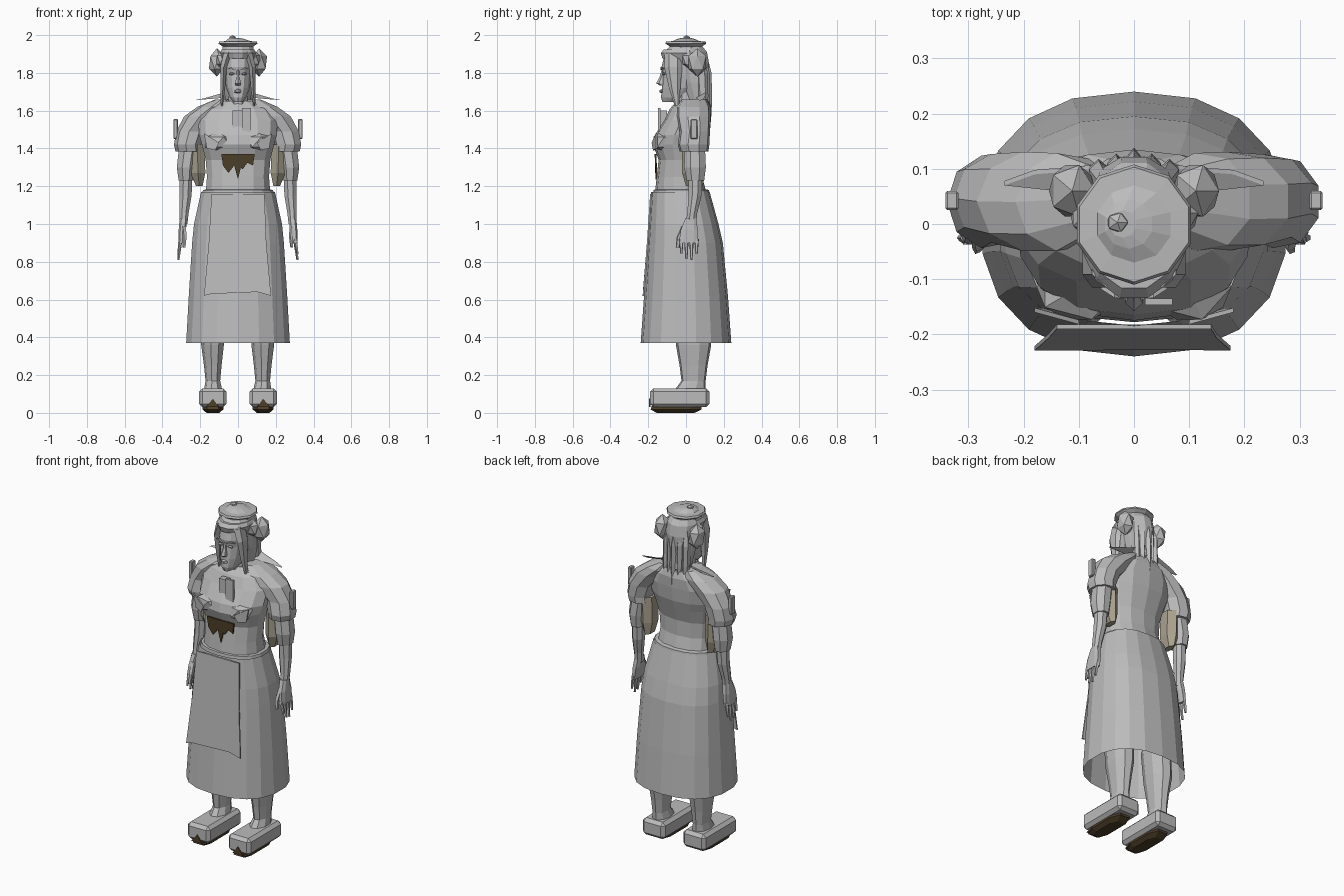
import bpy, bmesh, math
from mathutils import Vector, Matrix


def material(name, rgb):
    m = bpy.data.materials.new(name)
    m.diffuse_color = (*rgb, 1)
    return m


GREY = material("light grey", (0.5, 0.5, 0.5))
BROWN = material("dark brown", (0.075, 0.05, 0.022))
BEIGE = material("dull beige", (0.40, 0.36, 0.27))


def finish(name, bm, mat=GREY, fix=True):
    if fix:
        bmesh.ops.recalc_face_normals(bm, faces=bm.faces)
    me = bpy.data.meshes.new(name)
    bm.to_mesh(me)
    bm.free()
    me.materials.append(mat)
    ob = bpy.data.objects.new(name, me)
    bpy.context.collection.objects.link(ob)
    return ob


def ring(z, cx, cy, rx, ry, n, p, turn=0.5):
    pts = []
    for i in range(n):
        a = 2 * math.pi * (i + turn) / n
        c, s = math.cos(a), math.sin(a)
        pts.append((cx + rx * math.copysign(abs(c) ** (2 / p), c),
                    cy + ry * math.copysign(abs(s) ** (2 / p), s), z))
    return pts


def loft(name, rings, n=10, p=2.0, mat=GREY, caps=True, side=1):
    """Skin of horizontal rings: (z, x centre, y min, y max, half width)."""
    bm = bmesh.new()
    rows = []
    for z, cx, y0, y1, rx in rings:
        pts = ring(z, cx * side, (y0 + y1) / 2, rx, (y1 - y0) / 2, n, p)
        rows.append([bm.verts.new(q) for q in pts])
    for a, b in zip(rows, rows[1:]):
        for i in range(n):
            j = (i + 1) % n
            bm.faces.new((a[i], a[j], b[j], b[i]))
    if caps:
        bm.faces.new(rows[0])
        bm.faces.new(rows[-1])
    return finish(name, bm, mat)


def plate(name, outline, thick=0.008, mat=GREY, side=1):
    """Thin plate from a 3D outline, thickened towards the back."""
    bm = bmesh.new()
    f = bm.faces.new([bm.verts.new((x * side, y, z)) for x, y, z in outline])
    ext = bmesh.ops.extrude_face_region(bm, geom=[f])["geom"]
    bmesh.ops.translate(bm, vec=(0, thick, 0),
                        verts=[v for v in ext if isinstance(v, bmesh.types.BMVert)])
    if not any(len(g.verts) == len(outline) and g.calc_center_median().y
               < outline[0][1] + 0.001 for g in bm.faces):
        pass
    return finish(name, bm, mat)


def box(name, lo, hi, bevel=0.0, mat=GREY):
    bm = bmesh.new()
    lo, hi = Vector(lo), Vector(hi)
    bmesh.ops.create_cube(bm, size=1, matrix=Matrix.Translation((lo + hi) / 2)
                          @ Matrix.Diagonal((*(hi - lo), 1)))
    if bevel:
        bmesh.ops.bevel(bm, geom=bm.edges[:], offset=bevel, segments=1, affect="EDGES")
    return finish(name, bm, mat)


def blob(name, c, r, mat=GREY):
    bm = bmesh.new()
    bmesh.ops.create_icosphere(bm, subdivisions=1, radius=1,
                               matrix=Matrix.Translation(c) @ Matrix.Diagonal((*r, 1)))
    return finish(name, bm, mat)


# Long open skirt with a waistband
loft("skirt", [(0.37, 0, -0.24, 0.24, 0.278), (0.62, 0, -0.222, 0.222, 0.264),
               (0.90, 0, -0.203, 0.195, 0.246), (1.00, 0, -0.196, 0.172, 0.236),
               (1.17, 0, -0.184, 0.125, 0.198)], n=18, p=2.35, caps=False)
loft("waistband", [(1.13, 0, -0.178, 0.130, 0.198), (1.18, 0, -0.172, 0.122, 0.188),
                   (1.185, 0, -0.15, 0.10, 0.16)], n=18, p=2.35)
# Apron panel and its narrow flap
plate("apron", [(-0.14, -0.19, 1.16), (0.14, -0.19, 1.16), (0.15, -0.207, 0.9),
                (0.175, -0.229, 0.62), (0.14, -0.229, 0.63), (0.10, -0.2285, 0.64),
                (-0.14, -0.229, 0.63), (-0.18, -0.229, 0.62), (-0.155, -0.207, 0.9)])

# Torso and blouse
loft("torso", [(1.16, 0, -0.165, 0.11, 0.175), (1.25, 0, -0.155, 0.085, 0.168),
               (1.34, 0, -0.145, 0.085, 0.175), (1.42, 0, -0.175, 0.11, 0.195),
               (1.47, 0, -0.165, 0.125, 0.21), (1.55, 0, -0.115, 0.132, 0.215),
               (1.61, 0, -0.085, 0.135, 0.175), (1.65, 0, -0.05, 0.125, 0.10)],
     n=14, p=2.3)
loft("neck", [(1.58, 0, -0.07, 0.07, 0.06), (1.72, 0, -0.06, 0.07, 0.05)], n=8)

# Ragged opening below the bust, chest tab
plate("bodice_opening", [(-0.088, -0.166, 1.37), (0.088, -0.166, 1.37), (0.08, -0.164, 1.31),
                         (0.05, -0.164, 1.325), (0.025, -0.162, 1.29), (0.015, -0.162, 1.30),
                         (0.0, -0.162, 1.235), (-0.02, -0.162, 1.31), (-0.05, -0.164, 1.27),
                         (-0.08, -0.164, 1.31)], 0.009, BROWN)
box("chest_tab", (0.02, -0.147, 1.46), (0.07, -0.135, 1.615))
box("chest_clasp", (-0.03, -0.135, 1.51), (0.02, -0.10, 1.60))

for s, tag in ((-1, "left"), (1, "right")):
    # Bust folds and bow tails
    blob("bust_" + tag, (s * 0.10, -0.115, 1.435), (0.085, 0.068, 0.06))
    plate("bow_" + tag, [(0.10, -0.182, 1.43), (0.18, -0.16, 1.48), (0.165, -0.16, 1.40),
                         (0.12, -0.175, 1.39)], side=s)
    # Puffed shoulder, lower sleeve and its lining
    loft("puff_sleeve_" + tag,
         [(1.385, 0.258, -0.035, 0.12, 0.073), (1.42, 0.264, -0.045, 0.125, 0.075),
          (1.49, 0.245, -0.035, 0.128, 0.082), (1.57, 0.185, -0.05, 0.132, 0.10),
          (1.62, 0.125, -0.05, 0.13, 0.09), (1.66, 0.08, -0.02, 0.11, 0.04)], n=9, side=s)
    loft("lower_sleeve_" + tag,
         [(1.23, 0.275, 0.0, 0.10, 0.042), (1.30, 0.275, -0.015, 0.11, 0.053),
          (1.40, 0.262, -0.01, 0.105, 0.055)], n=8, side=s)
    loft("sleeve_lining_" + tag,
         [(1.20, 0.205, 0.0, 0.09, 0.02), (1.27, 0.212, -0.02, 0.10, 0.045),
          (1.42, 0.215, -0.02, 0.10, 0.045)], n=6, mat=BEIGE, side=s)
    box("sleeve_buckle_" + tag, (s * 0.33 - 0.012, 0.025, 1.45),
        (s * 0.33 + 0.012, 0.06, 1.555), 0.004)
    plate("shoulder_frill_" + tag, [(0.05, 0.05, 1.67), (0.235, 0.07, 1.655),
                                    (0.18, 0.09, 1.665), (0.06, 0.10, 1.70)], side=s)
    # Forearm, palm, fingers
    loft("forearm_" + tag,
         [(1.00, 0.288, -0.005, 0.055, 0.022), (1.06, 0.286, 0.005, 0.062, 0.027),
          (1.15, 0.278, 0.01, 0.085, 0.035), (1.25, 0.275, 0.01, 0.09, 0.036)], n=8, side=s)
    loft("palm_" + tag, [(0.90, 0.302, -0.04, 0.068, 0.015), (0.97, 0.295, -0.03, 0.065, 0.02),
                         (1.03, 0.288, -0.005, 0.055, 0.022)], n=8, p=3, side=s)
    for k, tip in enumerate((0.845, 0.815, 0.81, 0.84)):
        y = -0.025 + 0.027 * k
        loft(f"finger_{k + 1}_{tag}", [(tip, 0.315, y - 0.006, y + 0.006, 0.006),
                                       (0.92, 0.303, y - 0.013, y + 0.013, 0.012)], n=5, side=s)
    loft("thumb_" + tag, [(0.875, 0.285, -0.055, -0.035, 0.008),
                          (0.93, 0.282, -0.05, -0.02, 0.012),
                          (0.99, 0.287, -0.025, 0.02, 0.014)], n=5, side=s)
    # Leg, block shoe and dark worn sole
    loft("leg_" + tag, [(0.11, 0.13, -0.07, 0.105, 0.052), (0.17, 0.132, -0.025, 0.105, 0.04),
                        (0.25, 0.132, -0.035, 0.115, 0.048), (0.36, 0.133, -0.055, 0.135, 0.062),
                        (0.55, 0.13, -0.07, 0.13, 0.07)], n=9, side=s)
    box("shoe_" + tag, (s * 0.133 - 0.073, -0.19, 0.03), (s * 0.133 + 0.073, 0.125, 0.13), 0.018)
    loft("sole_" + tag, [(0.0, 0.133, -0.16, 0.05, 0.035), (0.018, 0.133, -0.195, 0.09, 0.058),
                         (0.045, 0.133, -0.185, 0.09, 0.058)], n=8, p=3, mat=BROWN, side=s)
    plate("toe_scuff_" + tag, [(0.10, -0.195, 0.03), (0.133, -0.195, 0.075),
                               (0.17, -0.195, 0.03)], mat=BROWN, side=s)
    # Hair buns and the locks framing the face
    blob("bun_" + tag, (s * 0.112, 0.06, 1.855), (0.047, 0.055, 0.075))
    blob("bun_knot_" + tag, (s * 0.085, 0.02, 1.87), (0.035, 0.045, 0.05))
    loft("front_lock_" + tag, [(1.625, 0.086, -0.06, -0.035, 0.006),
                               (1.72, 0.08, -0.09, -0.03, 0.014),
                               (1.83, 0.076, -0.115, -0.02, 0.02),
                               (1.91, 0.05, -0.115, -0.02, 0.03)], n=6, side=s)
    # Eyes and brows
    blob("eye_" + tag, (s * 0.033, -0.118, 1.795), (0.017, 0.012, 0.008))
    plate("brow_" + tag, [(0.012, -0.136, 1.815), (0.035, -0.134, 1.83), (0.06, -0.118, 1.82),
                          (0.035, -0.134, 1.82)], 0.009, side=s)

# Head with nose, lips and chin
loft("head", [(1.645, 0, -0.125, -0.03, 0.025), (1.67, 0, -0.132, 0.02, 0.045),
              (1.72, 0, -0.128, 0.06, 0.064), (1.79, 0, -0.122, 0.085, 0.073),
              (1.83, 0, -0.13, 0.09, 0.075), (1.89, 0, -0.115, 0.09, 0.07),
              (1.93, 0, -0.08, 0.07, 0.05)], n=14, p=2.2)
loft("nose", [(1.733, 0, -0.138, -0.10, 0.014), (1.745, 0, -0.158, -0.10, 0.018),
              (1.78, 0, -0.139, -0.10, 0.009), (1.815, 0, -0.13, -0.10, 0.008)], n=6)
blob("lips", (0, -0.128, 1.703), (0.024, 0.014, 0.012))

# Hair cap, fringe band and hanging back hair
loft("hair_cap", [(1.66, 0, 0.0, 0.125, 0.07), (1.75, 0, -0.03, 0.12, 0.082),
                  (1.85, 0, -0.06, 0.125, 0.088), (1.91, 0, -0.12, 0.115, 0.092),
                  (1.94, 0, -0.09, 0.09, 0.08)], n=12)
loft("fringe_band", [(1.875, 0, -0.128, 0.10, 0.083), (1.905, 0, -0.138, 0.105, 0.098),
                     (1.925, 0, -0.12, 0.10, 0.088)], n=12)
for k in range(5):
    x = -0.064 + 0.032 * k
    d = 0.02 * (1 - abs(k - 2) / 2)
    loft(f"back_lock_{k + 1}", [(1.57 + 0.02 * (k % 2), x, 0.085 + d, 0.115 + d, 0.007),
                                (1.68, x, 0.06, 0.118 + d, 0.019),
                                (1.80, x, 0.05, 0.115 + d, 0.02),
                                (1.90, x * 0.8, 0.04, 0.09 + d, 0.016)], n=6)

# Flat round hat with a knob
loft("hat", [(1.915, 0, -0.085, 0.085, 0.085), (1.94, 0, -0.085, 0.085, 0.085),
             (1.955, 0, -0.11, 0.108, 0.109), (1.966, 0, -0.105, 0.103, 0.104),
             (1.968, 0, -0.07, 0.07, 0.07), (1.98, -0.01, -0.045, 0.045, 0.045),
             (1.985, -0.02, -0.025, 0.025, 0.025)], n=10)
blob("hat_knob", (-0.03, 0.003, 1.983), (0.021, 0.02, 0.017))
